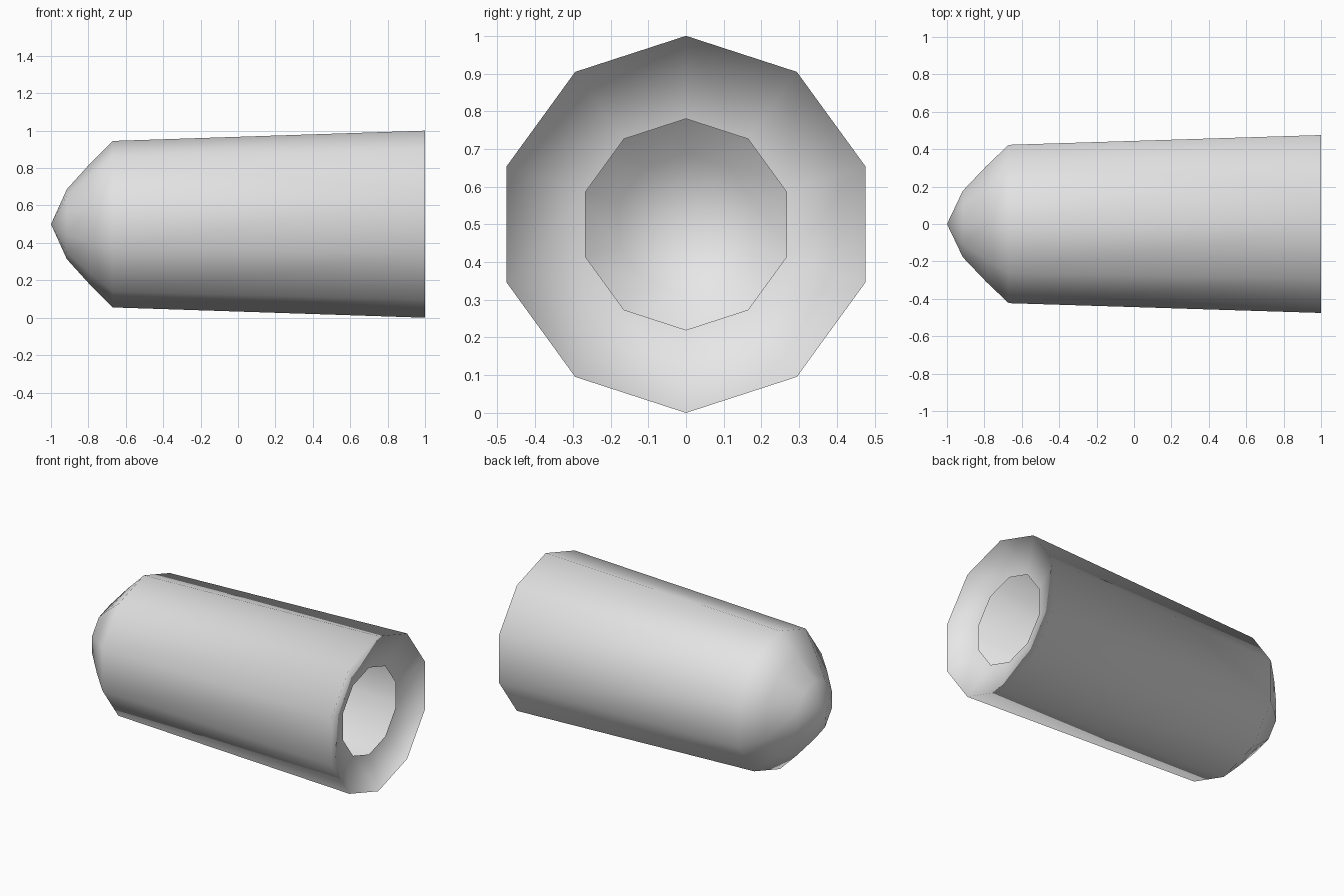
import bpy
import bmesh
from math import sin, cos, tau

cube = bpy.data.objects.get("Cube")
if cube:
    bpy.data.objects.remove(cube, do_unlink=True)

SIDES = 10
CENTRE_Z = 0.5
# (x, radius) of each ring behind the pointed tip
SHELL = [(-0.915, 0.187), (-0.79, 0.325), (-0.67, 0.445), (1.0, 0.5)]
LIP = (0.935, 0.28)

grey = bpy.data.materials.new("light_grey")
grey.use_nodes = True
colour = (0.8, 0.8, 0.8, 1)
grey.diffuse_color = colour
grey.node_tree.nodes["Principled BSDF"].inputs["Base Color"].default_value = colour

bm = bmesh.new()


def ring(x, radius):
    """Ten-sided ring around the long axis, with a corner at the top."""
    angles = [tau * i / SIDES for i in range(SIDES)]
    return [bm.verts.new((x, radius * sin(a), CENTRE_Z + radius * cos(a)))
            for a in angles]


def bridge(a, b):
    return [bm.faces.new((a[i], a[(i + 1) % SIDES], b[(i + 1) % SIDES], b[i]))
            for i in range(SIDES)]


# Pointed nose and tapered hollow body
rings = [ring(x, r) for x, r in SHELL]
tip = bm.verts.new((-1, 0, CENTRE_Z))
for i in range(SIDES):
    bm.faces.new((tip, rings[0][(i + 1) % SIDES], rings[0][i]))
for a, b in zip(rings, rings[1:]):
    bridge(a, b)
bmesh.ops.recalc_face_normals(bm, faces=bm.faces[:])

# Recessed lip around the open end, facing into the shell
lip = bridge(rings[-1], ring(*LIP))
for face in lip:
    face.normal_update()
    if face.normal.x > 0:
        face.normal_flip()

for face in bm.faces:
    face.smooth = True

mesh = bpy.data.meshes.new("pointed_shell")
bm.to_mesh(mesh)
bm.free()
mesh.materials.append(grey)
shell = bpy.data.objects.new("pointed_shell", mesh)
bpy.context.collection.objects.link(shell)
